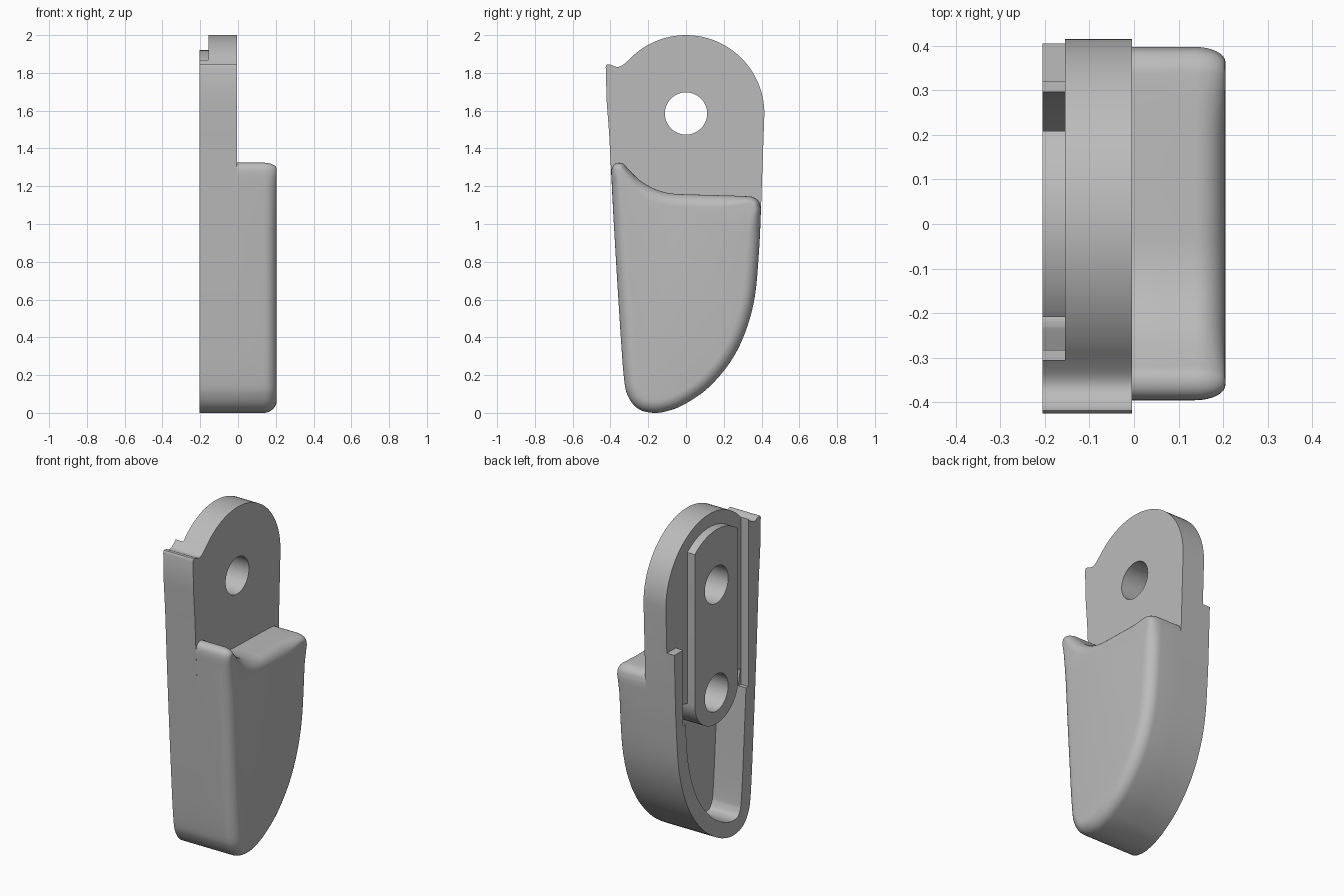
import bpy, bmesh, math
from mathutils import Vector

cube = bpy.data.objects.get("Cube")
if cube:
    bpy.data.objects.remove(cube, do_unlink=True)

grey = bpy.data.materials.new("satin grey")
grey.use_nodes = True
grey.diffuse_color = (0.5, 0.5, 0.5, 1)
grey.node_tree.nodes["Principled BSDF"].inputs["Base Color"].default_value = (0.5, 0.5, 0.5, 1)

BACK, STEP, FRONT, PAD = -0.205, -0.155, -0.005, 0.205
EYE_Z, HOLE_Z, HOLE_R = 1.585, 0.93, 0.112


def spline(pts, steps=5):
    """Smooth open curve through the points."""
    v = [Vector(p) for p in pts]
    v = [2 * v[0] - v[1]] + v + [2 * v[-1] - v[-2]]
    out = []
    for a, b, c, d in zip(v, v[1:], v[2:], v[3:]):
        for i in range(steps):
            t = i / steps
            out.append(0.5 * (2 * b + (c - a) * t + (2 * a - 5 * b + 4 * c - d) * t * t
                              + (3 * b - a - 3 * c + d) * t ** 3))
    return out + [v[-2]]


def arc(z, ry, rz, start, end, steps=32):
    angles = [math.radians(start + (end - start) * i / steps) for i in range(steps + 1)]
    return [Vector((ry * math.cos(a), z + rz * math.sin(a))) for a in angles]


def inset(pts, amount):
    """Move a clockwise (y, z) loop inward; amount is a function of the point."""
    out = []
    for i, p in enumerate(pts):
        t = (pts[(i + 1) % len(pts)] - pts[i - 1]).normalized()
        out.append(p + Vector((t.y, -t.x)) * amount(p))
    return out


def loft(name, rings):
    """Skin a stack of (x, loop) rings and cap both ends."""
    bm = bmesh.new()
    rows = [[bm.verts.new((x, p[0], p[1])) for p in loop] for x, loop in rings]
    n = len(rows[0])
    for a, b in zip(rows, rows[1:]):
        for i in range(n):
            bm.faces.new((a[i], a[(i + 1) % n], b[(i + 1) % n], b[i]))
    bm.faces.new(rows[0])
    bm.faces.new(rows[-1])
    bmesh.ops.recalc_face_normals(bm, faces=bm.faces)
    mesh = bpy.data.meshes.new(name)
    bm.to_mesh(mesh)
    bm.free()
    mesh.materials.append(grey)
    obj = bpy.data.objects.new(name, mesh)
    bpy.context.collection.objects.link(obj)
    return obj


def prism(name, loop, x0, x1):
    return loft(name, [(x0, loop), (x1, loop)])


def cut(obj, loop, x0, x1):
    cutter = prism("cutter", loop, x0, x1)
    cutter.hide_render = True
    mod = obj.modifiers.new("cut", "BOOLEAN")
    mod.operation, mod.solver, mod.object = "DIFFERENCE", "EXACT", cutter
    bpy.context.view_layer.objects.active = obj
    bpy.ops.object.modifier_apply(modifier="cut")
    bpy.data.objects.remove(cutter, do_unlink=True)


def smooth(obj):
    bpy.ops.object.select_all(action="DESELECT")
    obj.select_set(True)
    bpy.context.view_layer.objects.active = obj
    bpy.ops.object.shade_smooth_by_angle(angle=math.radians(30))


# Shared lower outline, clockwise from the rear edge to the front edge
lower = spline([(.397, 1.08), (.388, .88), (.365, .62), (.315, .43), (.235, .27),
                (.12, .135), (0, .05), (-.09, .012), (-.17, 0), (-.25, .02),
                (-.305, .085), (-.33, .2), (-.358, .6), (-.385, 1.05)])

# Back plate with rounded eye and grooved front lip
lip = spline([(-.425, 1.83), (-.418, 1.845), (-.395, 1.842), (-.37, 1.832),
              (-.345, 1.836), (-.315, 1.858), (-.274, 1.897)], 4)
eye = arc(EYE_Z, .415, .415, 131, 0)
front_edge = [Vector((-.407, 1.48)), Vector((-.42, 1.65))]
plate = prism("back_plate", eye[1:] + lower + front_edge + lip, BACK, FRONT)

# Step around the boss, leaving the front wall and the rear ledge
cut(plate, [(-.305, 2.5), (.7, 2.5), (.7, 1.31), (.32, 1.31), (.32, .85), (-.305, .85)],
    BACK - .1, STEP)

# Deep hollow below the boss
hollow = [p for p in inset(lower, lambda p: .09) if p.y < .92]
boss_end = arc(HOLE_Z, .208, .19, 180, 360)
cut(plate, hollow + [Vector((-.3, .95))] + boss_end + [Vector((.305, .95))], BACK - .1, -.015)

# Raised boss with a rounded top and end
half = math.degrees(math.acos(.208 / .335))
boss = prism("mounting_boss", arc(EYE_Z, .335, .335, half, 180 - half) + boss_end, BACK, STEP + .004)

# Through hole in the eye and blind hole below
for part in (plate, boss):
    cut(part, arc(EYE_Z, HOLE_R, HOLE_R, 0, 360 - 7.5, 47), -.5, .5)
    cut(part, arc(HOLE_Z, HOLE_R, HOLE_R, 0, 360 - 7.5, 47), -.5, -.015)

# Thumb pad with a pointed upper front corner and rolled outer edge
pad_top = spline([(-.392, 1.2), (-.395, 1.275), (-.385, 1.31), (-.36, 1.324), (-.33, 1.318),
                  (-.3, 1.285), (-.24, 1.228), (-.16, 1.183), (-.08, 1.162), (0, 1.157),
                  (.18, 1.152), (.32, 1.147), (.36, 1.14), (.387, 1.117), (.397, 1.08)], 4)
pad_loop = lower + pad_top[:-1]


def roll(p):
    tip = min((p - Vector(c)).length for c in ((-.36, 1.3), (.37, 1.12)))
    return .034 + .034 * min(1, max(0, tip - .05) / .12)


rings = [(FRONT, pad_loop)]
for i in range(9):
    a = math.radians(90 * i / 8)
    rings.append((PAD - .068 * (1 - math.sin(a)),
                  inset(pad_loop, lambda p: roll(p) * (1 - math.cos(a)))))
pad = loft("thumb_pad", rings)

for part in (plate, boss, pad):
    smooth(part)
